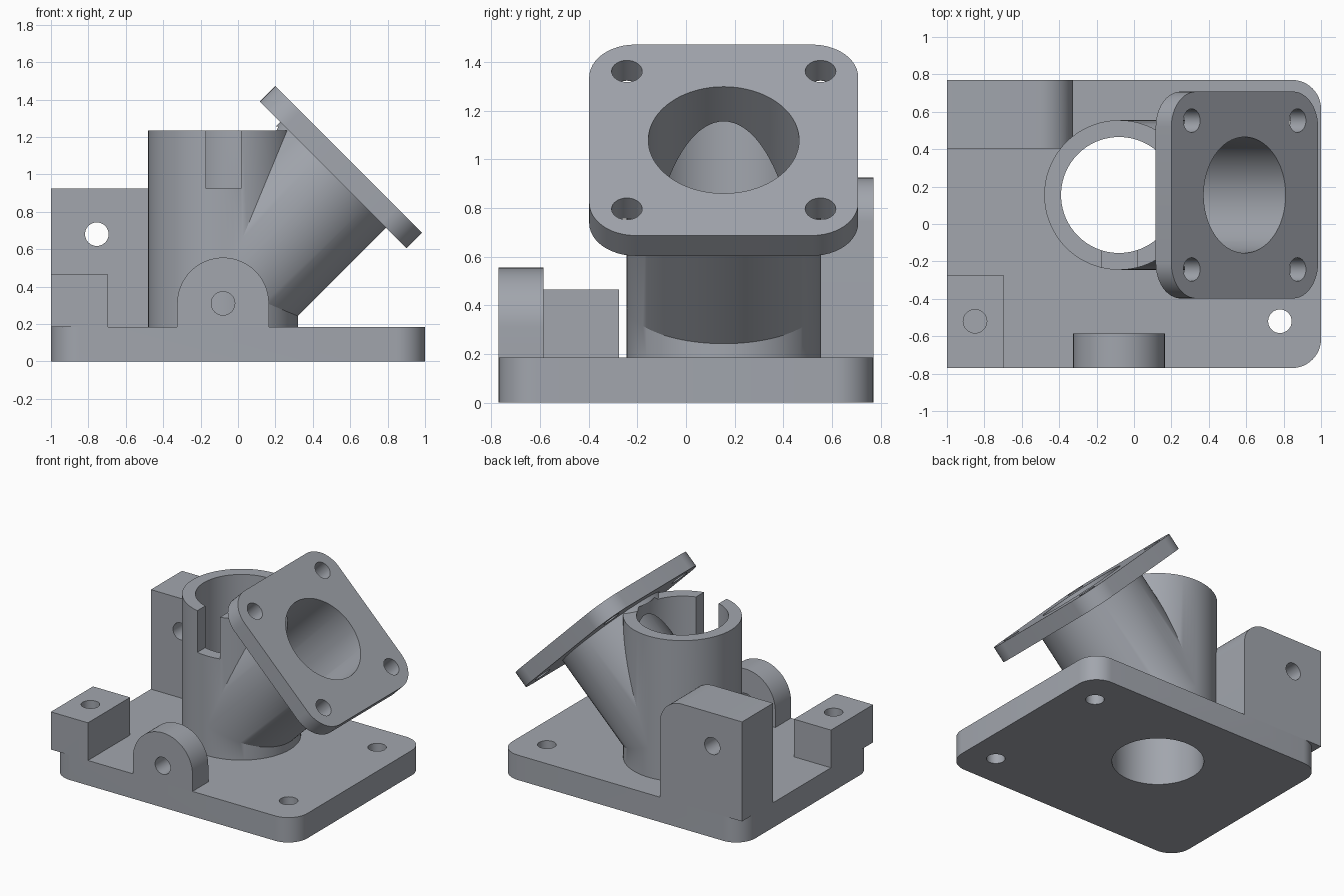
import bpy, bmesh, math
from mathutils import Matrix, Vector

if "Cube" in bpy.data.objects:
    bpy.data.objects.remove(bpy.data.objects["Cube"])

grey = bpy.data.materials.new("cast grey")
grey.diffuse_color = (0.36, 0.38, 0.42, 1)
grey.use_nodes = True
grey.node_tree.nodes["Principled BSDF"].inputs["Base Color"].default_value = grey.diffuse_color

PX, PY = -0.08, 0.155          # upright pipe axis
JOINT = Vector((PX, PY, 0.408))  # where the two pipe axes meet
TOP, DECK = 1.235, 0.185
HOLE = 0.063


def prism(name, pts, depth, matrix=Matrix()):
    """Extrude a closed 2D outline along local z by depth."""
    bm = bmesh.new()
    face = bm.faces.new([bm.verts.new((x, y, 0)) for x, y in pts])
    new = bmesh.ops.extrude_face_region(bm, geom=[face])["geom"]
    bmesh.ops.translate(bm, vec=(0, 0, depth),
                        verts=[v for v in new if isinstance(v, bmesh.types.BMVert)])
    bmesh.ops.recalc_face_normals(bm, faces=bm.faces)
    bm.transform(matrix)
    mesh = bpy.data.meshes.new(name)
    bm.to_mesh(mesh)
    bm.free()
    mesh.materials.append(grey)
    ob = bpy.data.objects.new(name, mesh)
    bpy.context.collection.objects.link(ob)
    return ob


def arc(cx, cy, r, a0, a1, n):
    return [(cx + r * math.cos(math.radians(a0 + (a1 - a0) * i / n)),
             cy + r * math.sin(math.radians(a0 + (a1 - a0) * i / n))) for i in range(n + 1)]


def circle(r, n=96, cx=0, cy=0):
    return arc(cx, cy, r, 0, 360, n)[:-1]


def rounded(hx, hy, r):
    pts = []
    for k, (sx, sy) in enumerate([(1, 1), (-1, 1), (-1, -1), (1, -1)]):
        pts += arc(sx * (hx - r), sy * (hy - r), r, 90 * k, 90 * k + 90, 12)
    return pts


def rect(x0, x1, y0, y1):
    return [(x0, y0), (x1, y0), (x1, y1), (x0, y1)]


def up(x, y, z):
    return Matrix.Translation((x, y, z))


def back(y):
    """Outline in x-z, extruded from y towards the front."""
    return up(0, y, 0) @ Matrix.Rotation(math.pi / 2, 4, 'X')


# Branch frame: local z runs along the 45 degree pipe
branch = Matrix.Translation(JOINT) @ Matrix.Rotation(math.pi / 4, 4, 'Y')
FLANGE = 0.832                 # distance from joint to flange underside
THICK = 0.118

# Solid parts
base = prism("pipe_fitting", rounded(1, 0.77, 0.155), DECK)
solids = [
    prism("corner_block", rect(-1, -0.695, -0.77, -0.275), 0.28, up(0, 0, DECK)),
    prism("back_block", [(-1, DECK), (-0.325, DECK)]
          + arc(-0.505, 0.745, 0.18, 0, 90, 16) + [(-1, 0.925)], 0.365, back(0.77)),
    prism("front_lug", [(-0.325, DECK), (0.165, DECK)]
          + arc(PX, 0.31, 0.245, 0, 180, 40), 0.185, back(-0.585)),
    prism("upright_pipe", circle(0.4), TOP - 0.1, up(PX, PY, 0.1)),
    prism("branch_pipe", circle(0.4), FLANGE + 0.05, branch),
    prism("flange", rounded(0.555, 0.553, 0.19), THICK, branch @ up(0, 0, FLANGE)),
]

# Bores, bolt holes and the notch in the rim
cuts = [
    prism("upright_bore", circle(0.31), TOP + 0.12, up(PX, PY, -0.1)),
    prism("branch_bore", circle(0.31), 1.2, branch),
    prism("rim_notch", rect(-0.17, 0.015, -0.4, 0.0), 0.33, up(0, 0, 0.925)),
    prism("block_hole", circle(HOLE, 32), 0.4, up(-0.85, -0.52, DECK)),
    prism("back_block_hole", circle(HOLE, 32, -0.755, 0.68), 0.5, back(0.85)),
    prism("lug_hole", circle(HOLE, 32, PX, 0.31), 0.25, back(-0.55)),
]
for s in (-1, 1):
    cuts.append(prism("base_hole", circle(HOLE, 32), 0.4, up(0.78, s * 0.52, -0.1)))
    for t in (-1, 1):
        cuts.append(prism("flange_hole", circle(HOLE, 32), 0.3,
                          branch @ up(s * 0.4, t * 0.398, FLANGE - 0.1)))

# Fuse the solids, then cut the openings
bpy.context.view_layer.objects.active = base
base.select_set(True)
for ob, op in [(o, 'UNION') for o in solids] + [(o, 'DIFFERENCE') for o in cuts]:
    mod = base.modifiers.new(ob.name, 'BOOLEAN')
    mod.operation, mod.solver, mod.object = op, 'EXACT', ob
    bpy.ops.object.modifier_apply(modifier=mod.name)
    bpy.data.objects.remove(ob, do_unlink=True)

bpy.ops.object.shade_smooth_by_angle(angle=math.radians(25))
